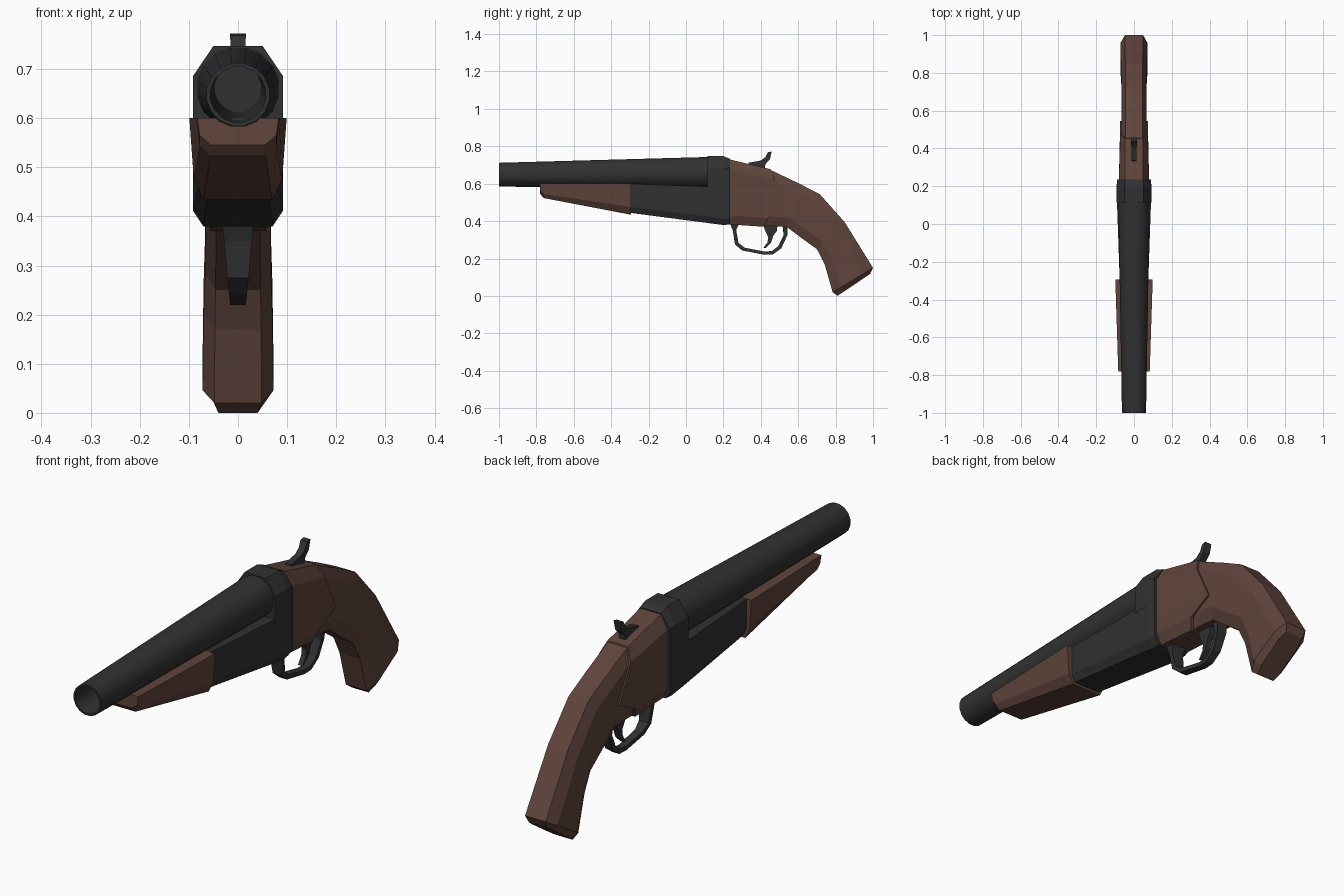
import bpy, bmesh, math
from mathutils import Vector

default_cube = bpy.data.objects.get("Cube")
if default_cube:
    bpy.data.objects.remove(default_cube, do_unlink=True)


def make_material(name, colour):
    material = bpy.data.materials.new(name)
    material.use_nodes = True
    rgba = (*colour, 1.0)
    material.diffuse_color = rgba
    material.node_tree.nodes["Principled BSDF"].inputs["Base Color"].default_value = rgba
    return material


steel = make_material("dark_steel", (0.031, 0.031, 0.031))
wood = make_material("brown_wood", (0.115, 0.058, 0.045))


def skin(name, half_rings, material, smooth=False):
    """Skin mirrored half sections (listed top to bottom) and close both ends."""
    bm = bmesh.new()
    rings = []
    for half in half_rings:
        left = [bm.verts.new(p) for p in half]
        right = [bm.verts.new((-x, y, z)) for x, y, z in half]
        rings.append(left + right[::-1])
    count = len(rings[0])
    for a, b in zip(rings, rings[1:]):
        for i in range(count):
            j = (i + 1) % count
            bm.faces.new((a[i], a[j], b[j], b[i]))
    for ring in (rings[0], rings[-1]):
        for i in range(count // 2 - 1):
            bm.faces.new((ring[i], ring[i + 1], ring[-2 - i], ring[-1 - i]))
    bmesh.ops.recalc_face_normals(bm, faces=bm.faces[:])
    mesh = bpy.data.meshes.new(name)
    bm.to_mesh(mesh)
    bm.free()
    mesh.materials.append(material)
    obj = bpy.data.objects.new(name, mesh)
    bpy.context.collection.objects.link(obj)
    if smooth:
        bpy.ops.object.select_all(action='DESELECT')
        obj.select_set(True)
        bpy.context.view_layer.objects.active = obj
        bpy.ops.object.shade_smooth_by_angle(angle=math.radians(35))
    return obj


def circle(y, z, radius, half_sides=8):
    """Half of a circle facing along y."""
    angles = [math.pi * (i + 0.5) / half_sides for i in range(half_sides)]
    return [(radius * math.sin(a), y, z + radius * math.cos(a)) for a in angles]


def chamfered(top, bottom, flat, width, depth):
    """Half of a chamfered section between two points of the side outline."""
    top, bottom = Vector(top), Vector(bottom)
    step = (bottom - top).normalized() * depth
    outline = ((flat, top), (width, top + step), (width, bottom - step), (flat, bottom))
    return [(x, *p) for x, p in outline]


def at_y(y, *points):
    """Half section in a plane of constant y, from (x, z) points."""
    return [(x, y, z) for x, z in points]


def bar(name, stations, material):
    """Rectangular bar from pairs of side outline points and half widths."""
    return skin(name, [[(w, *a), (w, *b)] for a, b, w in stations], material)


# Tapered barrel with an open bore
skin("barrel", [
    circle(0.14, 0.66, 0.085),
    circle(-1.0, 0.648, 0.065),
    circle(-1.0, 0.648, 0.057),
    circle(-0.1, 0.66, 0.048),
], steel, smooth=True)

# Receiver body under the barrel
skin("receiver", [
    at_y(-0.32, (0.075, 0.6), (0.075, 0.48), (0.06, 0.447)),
    at_y(0.115, (0.09, 0.585), (0.09, 0.425), (0.07, 0.39)),
    at_y(0.2, (0.092, 0.585), (0.092, 0.412), (0.07, 0.379)),
    at_y(0.235, (0.09, 0.585), (0.09, 0.414), (0.068, 0.382)),
], steel)

# Breech collar around the rear of the barrel
skin("breech_collar", [
    at_y(0.115, (0.05, 0.747), (0.092, 0.685), (0.092, 0.57)),
    at_y(0.2, (0.05, 0.747), (0.092, 0.685), (0.092, 0.57)),
    at_y(0.235, (0.048, 0.733), (0.09, 0.675), (0.09, 0.57)),
], steel)

# Wooden fore-end
skin("fore_end", [
    at_y(-0.78, (0.083, 0.6), (0.078, 0.565), (0.055, 0.545)),
    at_y(-0.76, (0.084, 0.6), (0.078, 0.545), (0.056, 0.523)),
    at_y(-0.293, (0.099, 0.6), (0.09, 0.475), (0.07, 0.434)),
], wood)

# Wooden frame whose rear edge comes to a point on each side
skin("frame", [
    at_y(0.232, (0.048, 0.73), (0.08, 0.675), (0.08, 0.5), (0.08, 0.43), (0.058, 0.382)),
    [(0.048, 0.453, 0.677), (0.073, 0.472, 0.624), (0.073, 0.545, 0.47),
     (0.073, 0.44, 0.416), (0.055, 0.416, 0.37)],
], wood)

# Curved pistol-style stock
skin("stock", [
    chamfered(top, bottom, flat, width, depth)
    for top, bottom, flat, width, depth in (
        ((0.38, 0.68), (0.4, 0.376), 0.045, 0.066, 0.05),
        ((0.455, 0.672), (0.47, 0.374), 0.045, 0.066, 0.05),
        ((0.6, 0.603), (0.54, 0.368), 0.045, 0.066, 0.05),
        ((0.715, 0.544), (0.61, 0.315), 0.045, 0.066, 0.05),
        ((0.848, 0.395), (0.7, 0.25), 0.046, 0.067, 0.05),
        ((0.91, 0.295), (0.741, 0.17), 0.047, 0.07, 0.05),
        ((1.0, 0.15), (0.784, 0.02), 0.048, 0.072, 0.05),
        ((0.985, 0.118), (0.81, 0.0), 0.04, 0.05, 0.04),
    )
], wood)

# Trigger guard loop
bar("trigger_guard", [
    ((0.235, 0.39), (0.285, 0.39), 0.033),
    ((0.25, 0.35), (0.268, 0.352), 0.028),
    ((0.262, 0.275), (0.281, 0.283), 0.022),
    ((0.3, 0.243), (0.313, 0.258), 0.018),
    ((0.42, 0.22), (0.42, 0.237), 0.016),
    ((0.465, 0.222), (0.46, 0.24), 0.016),
    ((0.51, 0.255), (0.492, 0.265), 0.018),
    ((0.542, 0.325), (0.522, 0.325), 0.022),
    ((0.545, 0.385), (0.515, 0.385), 0.026),
], steel)

# Trigger
bar("trigger", [
    ((0.41, 0.385), (0.49, 0.385), 0.016),
    ((0.425, 0.345), (0.485, 0.345), 0.014),
    ((0.44, 0.315), (0.468, 0.325), 0.012),
    ((0.435, 0.285), (0.455, 0.285), 0.011),
    ((0.412, 0.255), (0.424, 0.255), 0.01),
], steel)

# Hammer with its thumb spur
bar("hammer", [
    ((0.33, 0.69), (0.36, 0.66), 0.014),
    ((0.335, 0.712), (0.42, 0.67), 0.014),
    ((0.4, 0.724), (0.425, 0.705), 0.014),
    ((0.425, 0.742), (0.449, 0.732), 0.015),
    ((0.438, 0.768), (0.458, 0.772), 0.016),
], steel)
